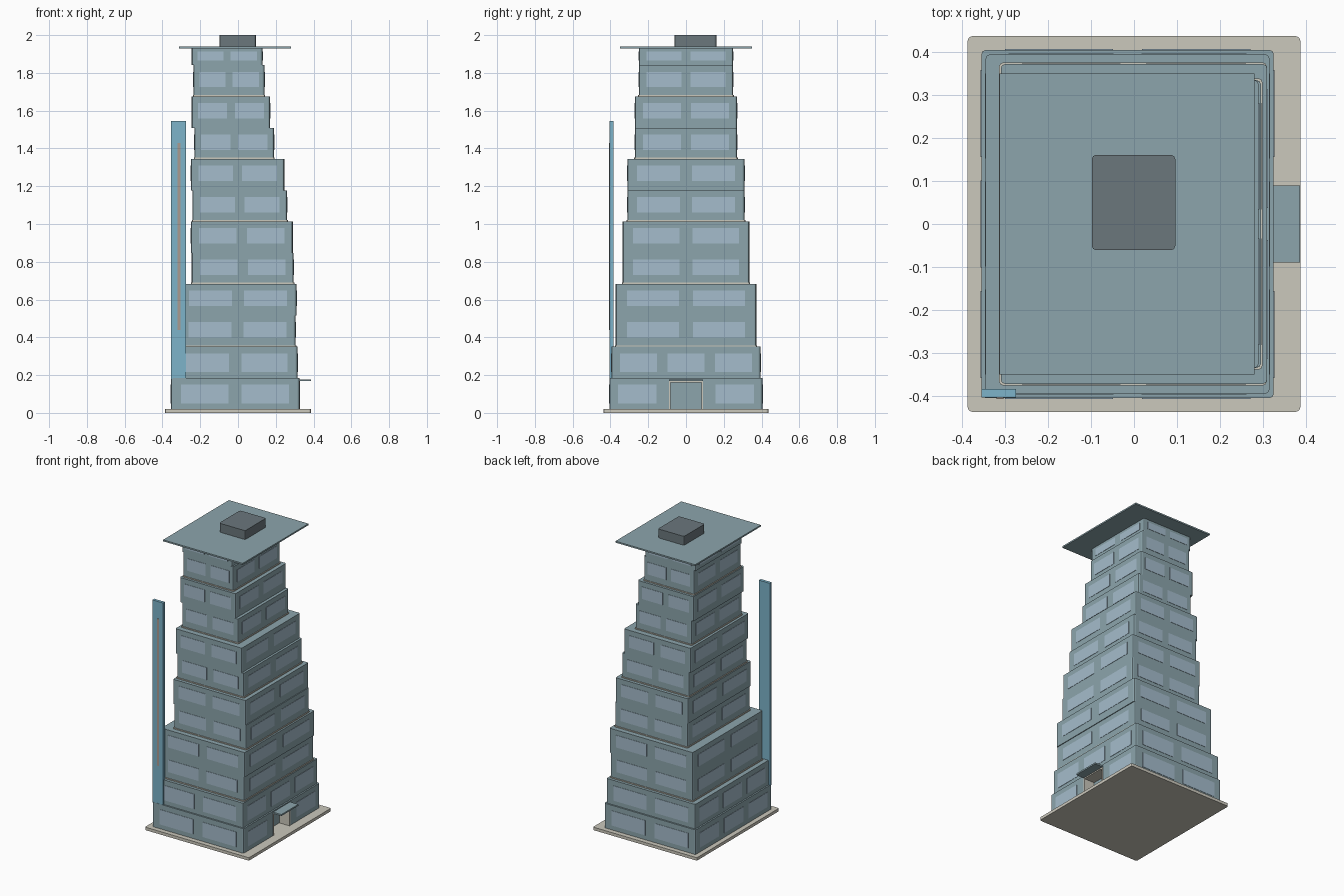
import bpy, bmesh

old = bpy.data.objects.get("Cube")
if old:
    bpy.data.objects.remove(old)


def material(name, rgb):
    m = bpy.data.materials.new(name)
    m.use_nodes = True
    color = (*rgb, 1)
    m.diffuse_color = color
    m.node_tree.nodes["Principled BSDF"].inputs["Base Color"].default_value = color
    return m


WALL = material("grey blue wall", (0.262, 0.376, 0.413))
GLASS = material("pale blue glass", (0.376, 0.503, 0.604))
STONE = material("cream stone", (0.597, 0.578, 0.503))
FIN = material("bright blue panel", (0.205, 0.456, 0.591))
DARK = material("dark grey metal", (0.147, 0.184, 0.202))
STRIPE = material("warm grey strip", (0.402, 0.328, 0.283))


def finish(name, bm, mat):
    bmesh.ops.recalc_face_normals(bm, faces=bm.faces)
    mesh = bpy.data.meshes.new(name)
    bm.to_mesh(mesh)
    bm.free()
    mesh.materials.append(mat)
    obj = bpy.data.objects.new(name, mesh)
    bpy.context.collection.objects.link(obj)
    return obj


def prism(name, outline, z0, z1, mat, bevel=0.0):
    """Extrude a plan outline upward, chamfering its outer corners."""
    bm = bmesh.new()
    face = bm.faces.new([bm.verts.new((x, y, z0)) for x, y in outline])
    top = bmesh.ops.extrude_face_region(bm, geom=[face])["geom"]
    verts = [v for v in top if isinstance(v, bmesh.types.BMVert)]
    bmesh.ops.translate(bm, verts=verts, vec=(0, 0, z1 - z0))
    if bevel:
        corners = [e for e in bm.edges
                   if abs(e.verts[0].co.z - e.verts[1].co.z) > 1e-4
                   and not (e.verts[0].co.x > 0.2 and abs(e.verts[0].co.y) < 0.1)]
        bmesh.ops.bevel(bm, geom=corners, offset=bevel, segments=2,
                        profile=0.5, affect='EDGES')
    return finish(name, bm, mat)


def box(name, x0, x1, y0, y1, z0, z1, mat, bevel=0.0):
    return prism(name, [(x0, y0), (x1, y0), (x1, y1), (x0, y1)], z0, z1, mat, bevel)


def add_plate(bm, x0, x1, y0, y1, z0, z1):
    made = bmesh.ops.create_cube(bm, size=1)["verts"]
    bmesh.ops.scale(bm, verts=made, vec=(x1 - x0, y1 - y0, z1 - z0))
    bmesh.ops.translate(bm, verts=made,
                        vec=((x0 + x1) / 2, (y0 + y1) / 2, (z0 + z1) / 2))


def spans(lo, hi, count):
    """Window start and end positions along one wall."""
    size = hi - lo
    width, pitch = (0.37, 0.47) if count == 2 else (0.25, 0.318)
    for i in range(count):
        mid = (lo + hi) / 2 + (i - (count - 1) / 2) * pitch * size
        yield mid - width * size / 2, mid + width * size / 2


# Ground slab
box("ground_slab", -0.387, 0.387, -0.437, 0.437, 0, 0.02, STONE, 0.01)

# Storeys: left, right and half depth of each
storeys = [
    (-0.355, 0.325, 0.405), (-0.345, 0.315, 0.395),
    (-0.31, 0.305, 0.372), (-0.31, 0.31, 0.372),
    (-0.245, 0.295, 0.335), (-0.25, 0.29, 0.335),
    (-0.24, 0.26, 0.31), (-0.25, 0.245, 0.31),
    (-0.23, 0.19, 0.27), (-0.245, 0.17, 0.27),
    (-0.235, 0.14, 0.25), (-0.245, 0.13, 0.25),
]
RISE = 0.1655
DOOR, DEPTH, HEAD = 0.09, 0.075, 0.168
PROUD = 0.002
for i, (left, right, half) in enumerate(storeys):
    z0 = 0.02 + i * RISE
    z1 = min(z0 + RISE, 1.932)
    label = f"storey_{i + 1}"
    if i == 0:
        # Ground storey with a recessed entrance on the +x wall
        back = right - DEPTH
        prism(label, [(left, -half), (right, -half), (right, -DOOR), (back, -DOOR),
                      (back, DOOR), (right, DOOR), (right, half), (left, half)],
              z0, HEAD, WALL, 0.01)
        box("entrance_lintel", left, right, -half, half, HEAD, z1, WALL, 0.01)
    else:
        box(label, left, right, -half, half, z0, z1, WALL, 0.01)
    if i >= 2 and i % 2 == 0:
        # Cream string course at the foot of each pair of storeys
        g = 0.004
        box(f"string_course_{i // 2}", left - g, right + g, -half - g, half + g,
            z0 - 0.002, z0 + 0.007, STONE, 0.01)

    # Windows on all four walls
    if i < 2:
        w0, w1 = z0 + 0.03, z0 + 0.13
    elif i == len(storeys) - 1:
        w0, w1 = z0 + 0.025, z0 + 0.072
    else:
        w0, w1 = z0 + 0.049, z0 + 0.131
    bm = bmesh.new()
    for a, b in spans(left, right, 2):
        for y in (-half, half):
            add_plate(bm, a, b, y - PROUD, y + PROUD, w0, w1)
    for x in (left, right):
        for a, b in spans(-half, half, 3 if i < 2 else 2):
            if i == 0 and x == right and a < 0 < b:
                continue
            add_plate(bm, x - PROUD, x + PROUD, a, b, w0, w1)
    finish(f"windows_{i + 1}", bm, GLASS)

# Entrance frame and canopy
for side, name in ((-1, "front"), (1, "back")):
    y0, y1 = sorted((side * DOOR, side * (DOOR - 0.008)))
    box(f"entrance_jamb_{name}", 0.25, 0.327, y0, y1, 0.02, 0.165, STONE)
box("entrance_header", 0.25, 0.327, -DOOR, DOOR, 0.16, 0.168, STONE)
box("entrance_canopy", 0.323, 0.386, -0.09, 0.09, 0.168, 0.178, WALL)

# Tall corner panel with a narrow strip
box("corner_panel", -0.355, -0.275, -0.404, -0.384, 0.18, 1.545, FIN)
box("panel_strip", -0.32, -0.304, -0.407, -0.403, 0.44, 1.43, STRIPE)

# Roof plate and rooftop plant box
box("roof_plate", -0.313, 0.28, -0.35, 0.35, 1.93, 1.94, WALL)
box("roof_plant_box", -0.098, 0.096, -0.061, 0.161, 1.94, 2.0, DARK, 0.01)
